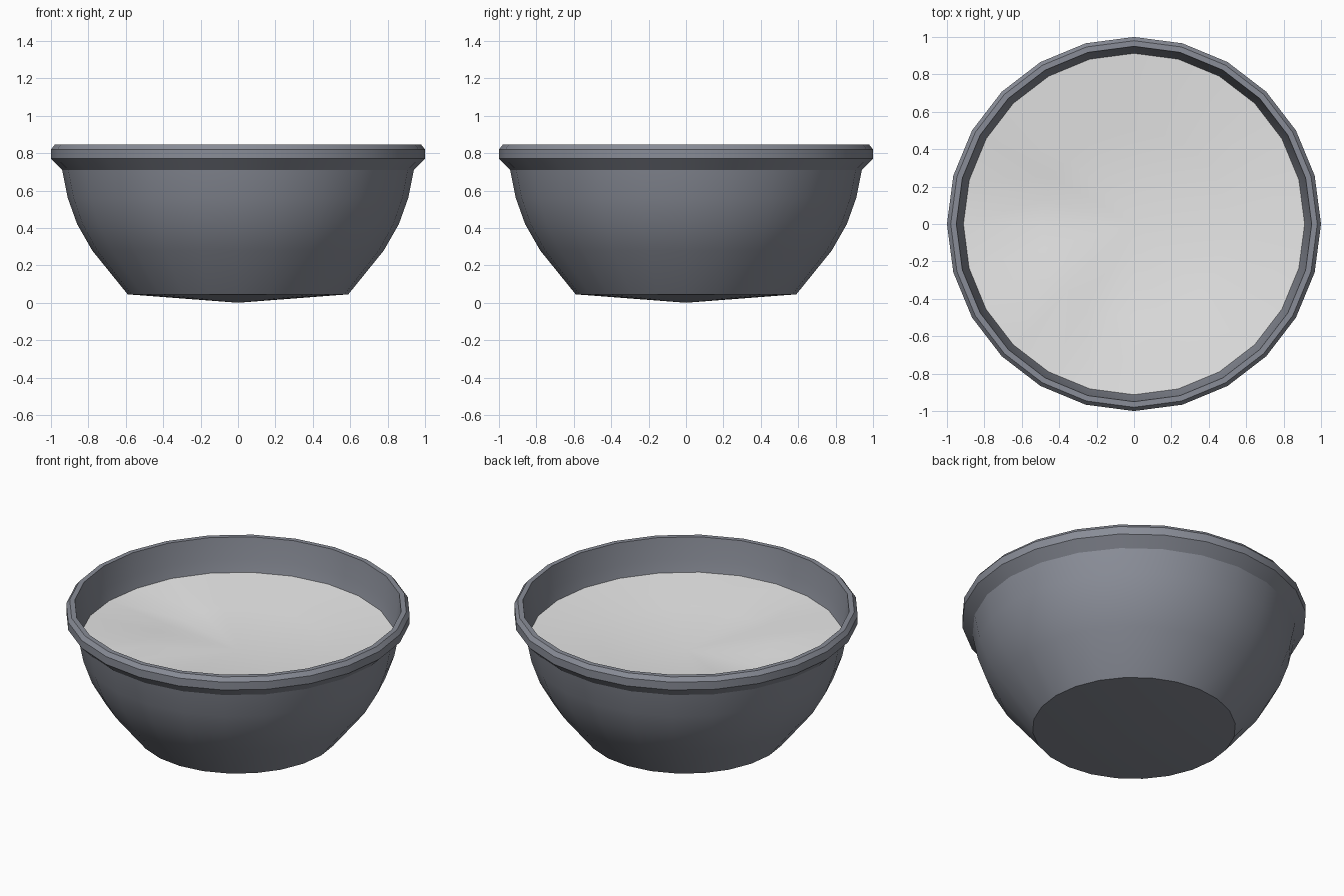
import bpy
import bmesh
import math

if "Cube" in bpy.data.objects:
    bpy.data.objects.remove(bpy.data.objects["Cube"], do_unlink=True)

SIDES = 24


def material(name, colour):
    mat = bpy.data.materials.new(name)
    mat.use_nodes = True
    mat.diffuse_color = (*colour, 1)
    mat.node_tree.nodes["Principled BSDF"].inputs["Base Color"].default_value = (*colour, 1)
    return mat


def lathe(name, profile, mat, ripple=None):
    """Revolve (radius, height) points; zero radius makes a pole."""
    bm = bmesh.new()
    rings = []
    for radius, height in profile:
        if radius == 0:
            rings.append([bm.verts.new((0, 0, height))] * SIDES)
            continue
        ring = []
        for i in range(SIDES):
            a = math.tau * i / SIDES
            z = height + (ripple(a, radius) if ripple else 0)
            ring.append(bm.verts.new((radius * math.cos(a), radius * math.sin(a), z)))
        rings.append(ring)
    for low, high in zip(rings, rings[1:]):
        for i in range(SIDES):
            j = (i + 1) % SIDES
            corners = dict.fromkeys((low[i], low[j], high[j], high[i]))
            bm.faces.new(list(corners))
    mesh = bpy.data.meshes.new(name)
    bm.to_mesh(mesh)
    bm.free()
    mesh.materials.append(mat)
    obj = bpy.data.objects.new(name, mesh)
    bpy.context.collection.objects.link(obj)
    bpy.ops.object.select_all(action="DESELECT")
    obj.select_set(True)
    bpy.context.view_layer.objects.active = obj
    bpy.ops.object.shade_smooth_by_angle(angle=math.radians(30))
    return obj


def bump(a, centre, width):
    d = (a - math.radians(centre) + math.pi) % math.tau - math.pi
    return math.exp(-(d / math.radians(width)) ** 2)


def folds(a, radius):
    # Gentle radial folds, strongest halfway out
    wave = 0.025 * bump(a, 220, 22) - 0.025 * bump(a, 168, 14) + 0.012 * bump(a, 285, 20)
    return wave * max(0.15, 1 - abs(radius - 0.5) / 0.42)


slate = material("slate grey", (0.25, 0.265, 0.31))
cream = material("pale filling", (0.8, 0.8, 0.8))

# Bowl: shallow pointed base, curved wall, chamfered rim, inner wall and floor
lathe("bowl", [
    (0, 0), (0.59, 0.045), (0.78, 0.28), (0.86, 0.42), (0.91, 0.56), (0.94, 0.71),
    (1.0, 0.77), (1.0, 0.82), (0.98, 0.845), (0.95, 0.845),
    (0.93, 0.71), (0.895, 0.56), (0.84, 0.42), (0.75, 0.28), (0.56, 0.08), (0, 0.05),
], slate)

# Filling: shallow dished surface meeting the inner wall
lathe("filling", [(0.913, 0.635), (0.5, 0.6), (0, 0.56)][::-1], cream, folds)
